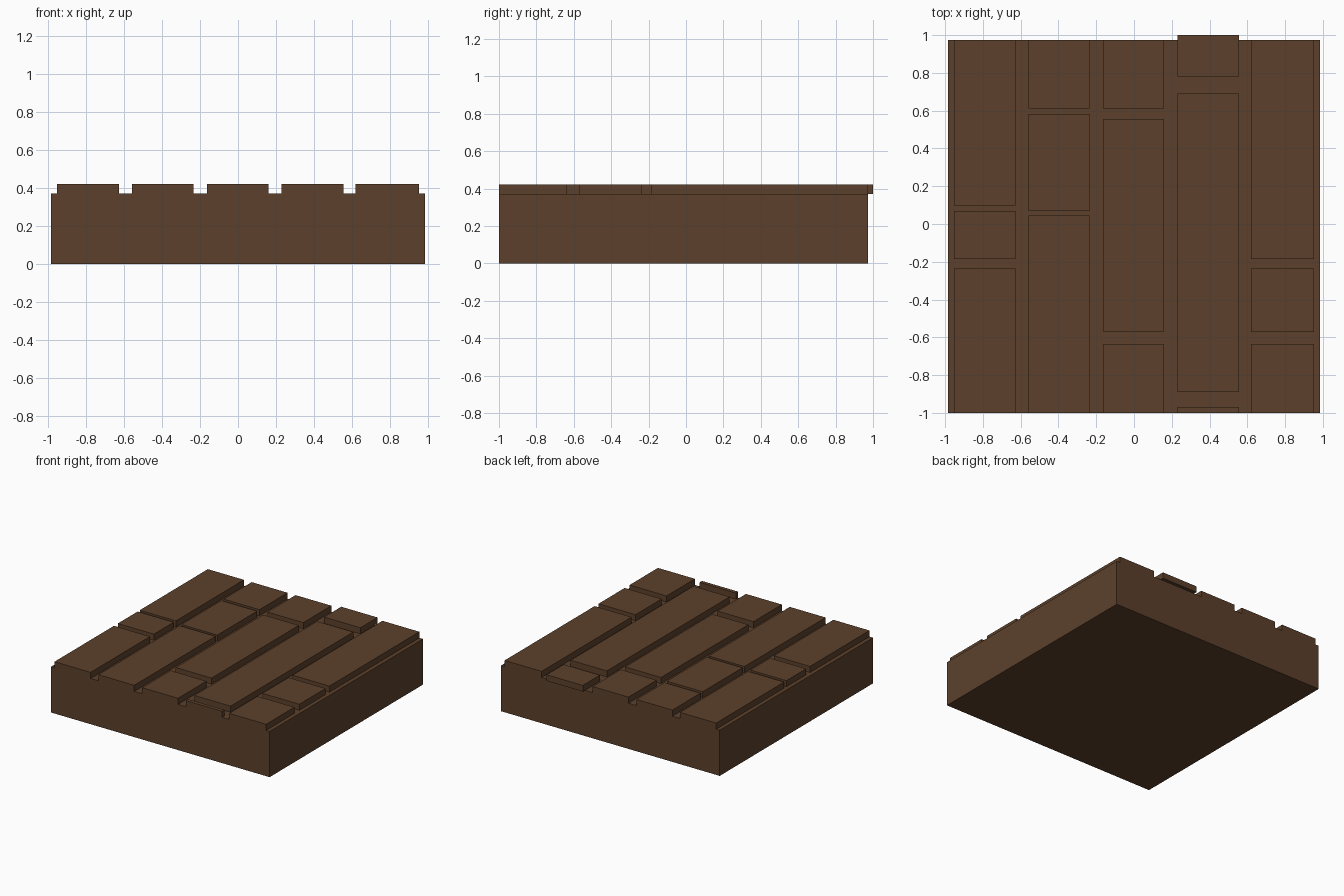
import bpy

if "Cube" in bpy.data.objects:
    bpy.data.objects.remove(bpy.data.objects["Cube"])

wood = bpy.data.materials.new("dark_brown_wood")
wood.diffuse_color = (0.107, 0.051, 0.024, 1)
wood.use_nodes = True
wood.node_tree.nodes["Principled BSDF"].inputs["Base Color"].default_value = wood.diffuse_color


def box(name, x0, x1, y0, y1, z0, z1):
    bpy.ops.mesh.primitive_cube_add(
        size=1, location=((x0 + x1) / 2, (y0 + y1) / 2, (z0 + z1) / 2))
    ob = bpy.context.object
    ob.name = name
    ob.scale = (x1 - x0, y1 - y0, z1 - z0)
    bpy.ops.object.transform_apply(location=False, rotation=False, scale=True)
    ob.data.materials.append(wood)
    return ob


FRONT, BACK, DECK, TOP = -1.0, 0.973, 0.372, 0.422

# Solid base slab
box("base", -0.985, 0.985, FRONT, BACK, 0, DECK)

# Plank rows: x range, then the y ranges of the boards in the row
rows = [
    ((-0.953, -0.628), [(FRONT, -0.235), (-0.185, 0.07), (0.098, BACK)]),
    ((-0.558, -0.235), [(FRONT, 0.045), (0.07, 0.582), (0.612, BACK)]),
    ((-0.163, 0.16), [(FRONT, -0.635), (-0.57, 0.555), (0.612, BACK)]),
    ((0.23, 0.556), [(FRONT, -0.97), (-0.89, 0.69), (0.78, 1.0)]),
    ((0.62, 0.953), [(FRONT, -0.635), (-0.572, -0.235), (-0.185, BACK)]),
]
for r, ((x0, x1), boards) in enumerate(rows, 1):
    for b, (y0, y1) in enumerate(boards, 1):
        box(f"plank_{r}_{b}", x0, x1, y0, y1, DECK, TOP)
